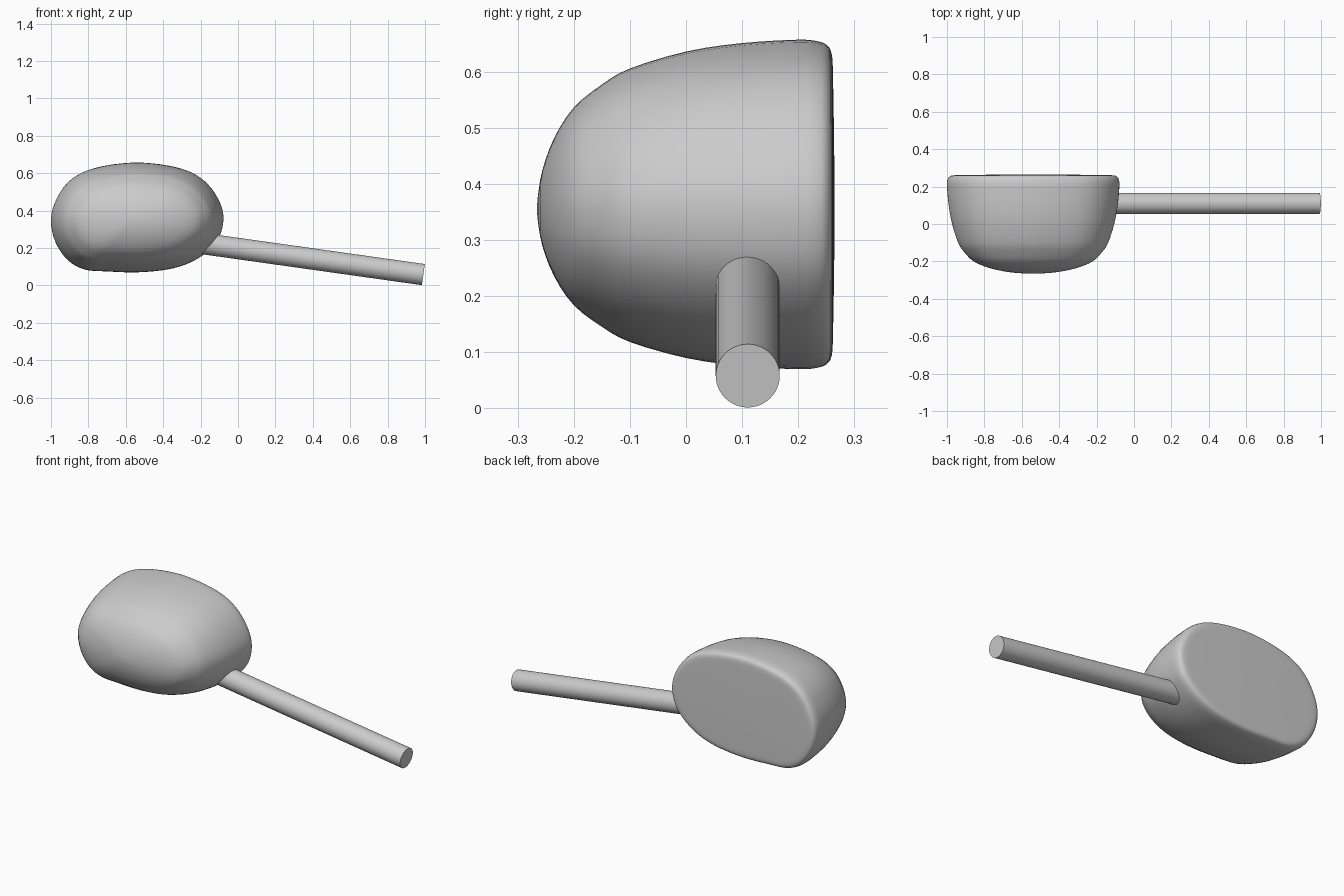
import bpy, bmesh, math
from mathutils import Vector

if "Cube" in bpy.data.objects:
    bpy.data.objects.remove(bpy.data.objects["Cube"])

grey = bpy.data.materials.new("light_grey")
grey.diffuse_color = (0.6, 0.6, 0.6, 1)
grey.use_nodes = True
grey.node_tree.nodes["Principled BSDF"].inputs["Base Color"].default_value = grey.diffuse_color


def finish(name, bm, angle):
    bmesh.ops.recalc_face_normals(bm, faces=bm.faces)
    mesh = bpy.data.meshes.new(name)
    bm.to_mesh(mesh)
    bm.free()
    mesh.materials.append(grey)
    obj = bpy.data.objects.new(name, mesh)
    bpy.context.collection.objects.link(obj)
    bpy.ops.object.select_all(action='DESELECT')
    obj.select_set(True)
    bpy.context.view_layer.objects.active = obj
    bpy.ops.object.shade_smooth_by_angle(angle=math.radians(angle))
    return obj


def spline(pts, steps, closed):
    """Catmull-Rom curve through the points."""
    n, out = len(pts), []
    pts = [Vector(p) for p in pts]
    at = (lambda i: pts[i % n]) if closed else (lambda i: pts[max(0, min(n - 1, i))])
    for i in range(n if closed else n - 1):
        a, b, c, d = at(i - 1), at(i), at(i + 1), at(i + 2)
        for s in range(steps):
            t = s / steps
            out.append(0.5 * (2 * b + (c - a) * t + (2 * a - 5 * b + 4 * c - d) * t * t
                              + (3 * b - a - 3 * c + d) * t ** 3))
    if not closed:
        out.append(pts[-1])
    return out


# Head: rounded outline (x, z) lofted along y
CX, CZ = -0.54, 0.355
outline = spline([(-1, .34), (-.98, .44), (-.92, .54), (-.83, .605), (-.70, .642), (-.54, .657),
                  (-.38, .642), (-.25, .605), (-.16, .54), (-.10, .45), (-.078, .36), (-.10, .26),
                  (-.165, .18), (-.26, .12), (-.38, .085), (-.54, .07), (-.70, .075),
                  (-.82, .085), (-.91, .135), (-.975, .23)], 4, True)
# (y, x scale, z scale) from the domed front to the flat back
sections = spline([(-.264, .12, .08), (-.256, .30, .23), (-.235, .51, .42), (-.20, .69, .60),
                   (-.15, .80, .735), (-.10, .87, .83), (0, .94, .93), (.10, .98, .98),
                   (.20, 1, 1), (.235, .995, .99), (.252, .975, .965), (.26, .93, .91),
                   (.262, .80, .78), (.264, .40, .40)], 3, False)
bm = bmesh.new()
rings = [[bm.verts.new((CX + (p.x - CX) * sx, y, CZ + (p.y - CZ) * sz)) for p in outline]
         for y, sx, sz in sections]
n = len(outline)
for r0, r1 in zip(rings, rings[1:]):
    for i in range(n):
        bm.faces.new((r0[i], r0[(i + 1) % n], r1[(i + 1) % n], r1[i]))
for ring, y in ((rings[0], -.266), (rings[-1], .265)):
    tip = bm.verts.new((CX, y, CZ))
    for i in range(n):
        bm.faces.new((ring[i], ring[(i + 1) % n], tip))
finish("head", bm, 80)

# Handle: tilted round bar running into the head
start, end = Vector((-0.24, 0.11, 0.231)), Vector((0.991, 0.11, 0.058))
axis = end - start
bm = bmesh.new()
bmesh.ops.create_cone(bm, cap_ends=True, segments=48, radius1=.057, radius2=.057,
                      depth=axis.length)
handle = finish("handle", bm, 40)
handle.location = (start + end) / 2
handle.rotation_euler = axis.to_track_quat('Z', 'Y').to_euler()
